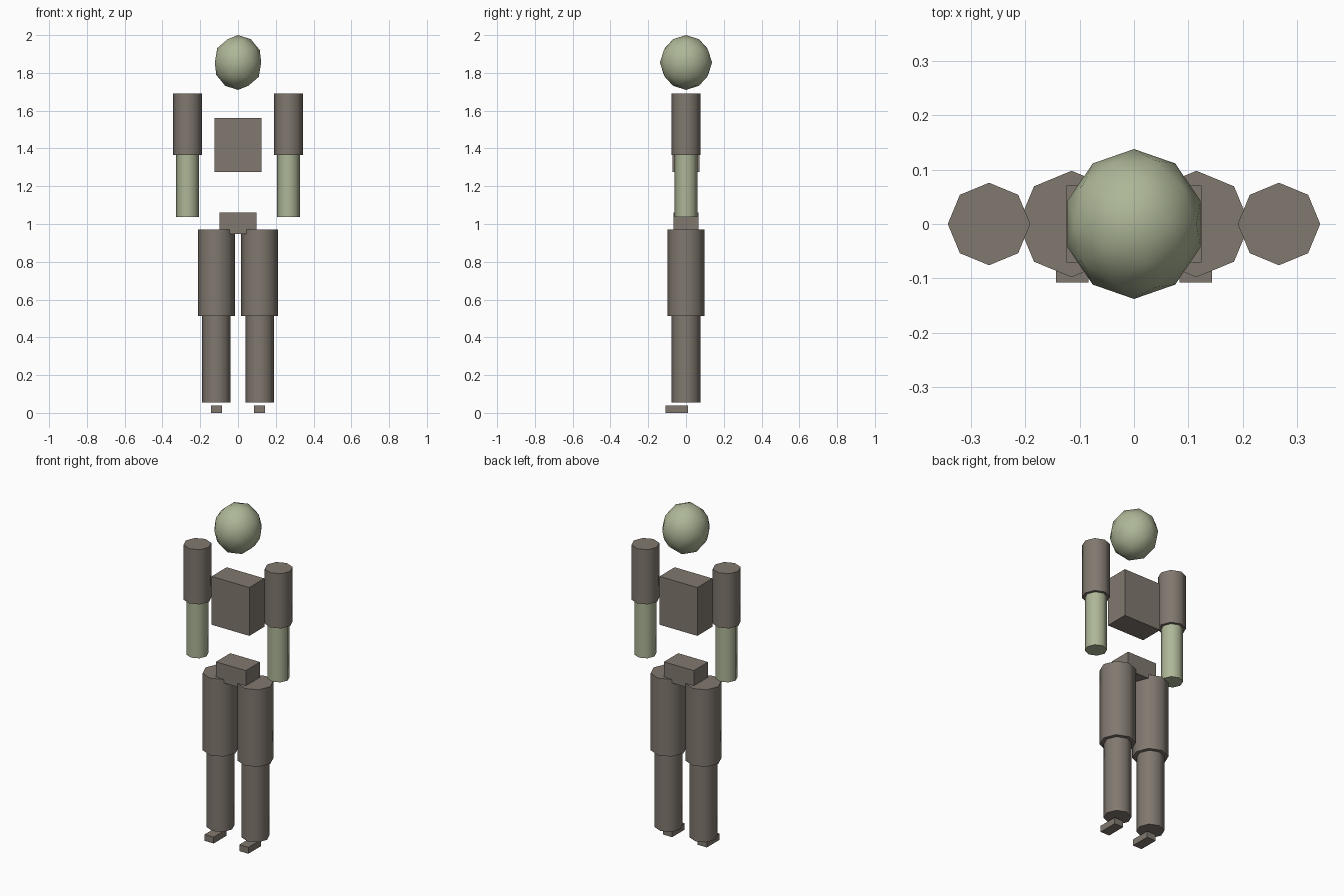
import bpy, math

if "Cube" in bpy.data.objects:
    bpy.data.objects.remove(bpy.data.objects["Cube"])


def material(name, rgb):
    m = bpy.data.materials.new(name)
    m.diffuse_color = (*rgb, 1)
    m.use_nodes = True
    m.node_tree.nodes["Principled BSDF"].inputs["Base Color"].default_value = m.diffuse_color
    return m


CLOTH = material("cloth", (0.22, 0.19, 0.16))
SKIN = material("skin", (0.42, 0.47, 0.31))


def finish(name, mat):
    o = bpy.context.object
    o.name = name
    o.data.materials.append(mat)
    return o


def box(name, lo, hi, mat=CLOTH):
    bpy.ops.mesh.primitive_cube_add(size=1, location=[(a + b) / 2 for a, b in zip(lo, hi)])
    o = finish(name, mat)
    o.scale = [b - a for a, b in zip(lo, hi)]
    bpy.ops.object.transform_apply(location=False, rotation=False, scale=True)


def limb(name, x, r, z0, z1, mat=CLOTH):
    bpy.ops.mesh.primitive_cylinder_add(vertices=8, radius=r, depth=z1 - z0,
                                        location=(x, 0, (z0 + z1) / 2))
    finish(name, mat)
    bpy.ops.object.shade_smooth_by_angle(angle=math.radians(50))


# head: low-poly smooth ball, stretched
bpy.ops.mesh.primitive_ico_sphere_add(subdivisions=2, radius=1, location=(0, 0, 1.855))
head = finish("head", SKIN)
head.scale = (0.129, 0.138, 0.145)
bpy.ops.object.transform_apply(location=False, rotation=False, scale=True)
bpy.ops.object.shade_smooth()

# torso and hips
box("torso", (-0.124, -0.071, 1.275), (0.124, 0.071, 1.562))
box("hips", (-0.098, -0.067, 0.948), (0.098, 0.067, 1.06))

# arms, legs and feet on both sides
for side, s in (("left", 1), ("right", -1)):
    limb(side + "_upper_arm", s * 0.267, 0.076, 1.365, 1.69)
    limb(side + "_forearm", s * 0.267, 0.06, 1.037, 1.365, SKIN)
    limb(side + "_thigh", s * 0.115, 0.098, 0.512, 0.97)
    limb(side + "_shin", s * 0.115, 0.076, 0.054, 0.512)
    c = s * 0.114
    box(side + "_foot", (c - 0.03, -0.108, 0), (c + 0.03, 0.01, 0.038))
